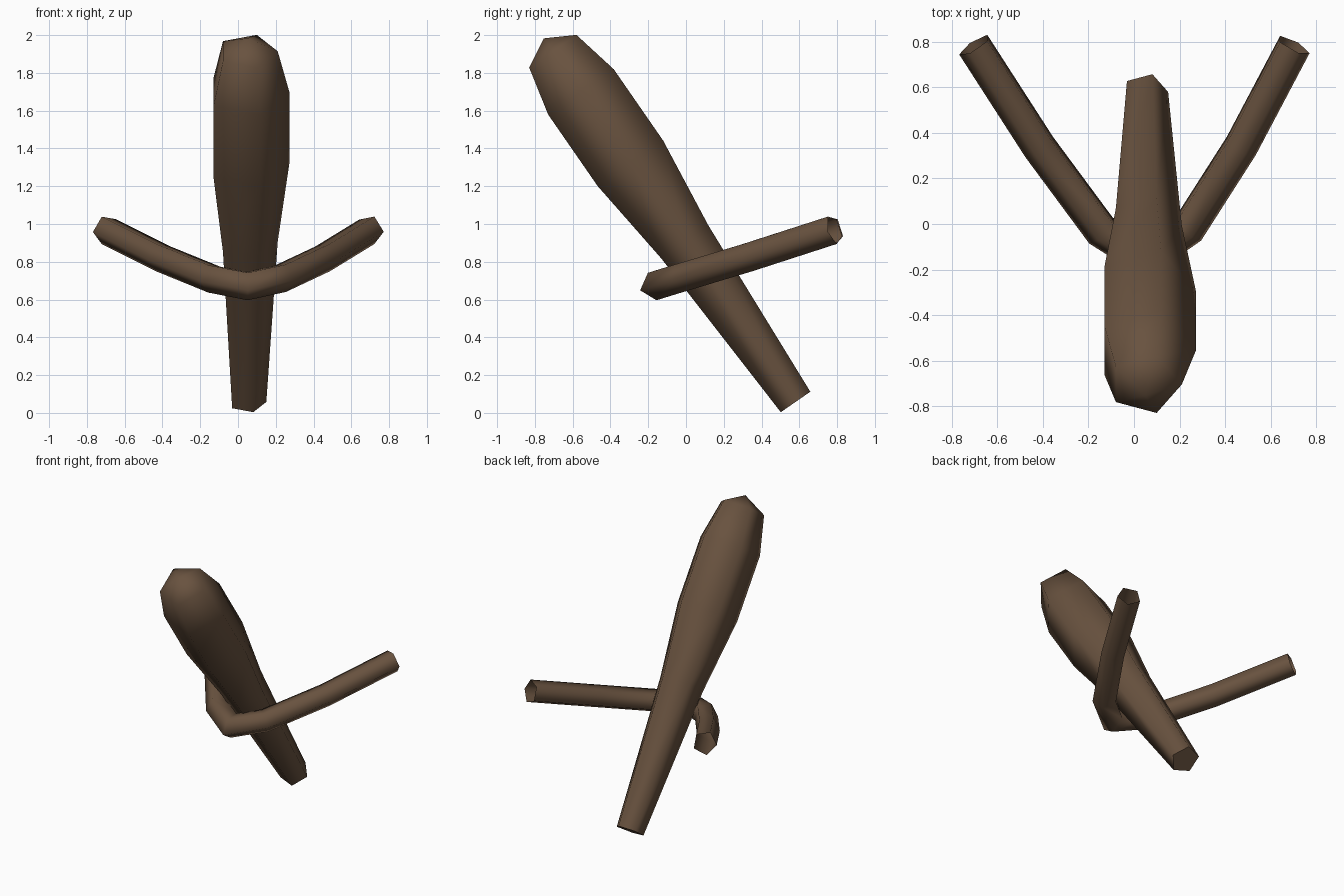
import bpy, bmesh, math
from mathutils import Vector

if "Cube" in bpy.data.objects:
    bpy.data.objects.remove(bpy.data.objects["Cube"])

SIDES = 5
brown = bpy.data.materials.new("dark brown wood")
brown.diffuse_color = (0.14, 0.085, 0.05, 1)
brown.use_nodes = True
brown.node_tree.nodes["Principled BSDF"].inputs["Base Color"].default_value = brown.diffuse_color


def ring(bm, centre, u, v, radius, stretch=1.0):
    """Five-sided ring with its first corner along u."""
    pts = []
    for i in range(SIDES):
        a = 2 * math.pi * i / SIDES
        pts.append(bm.verts.new(centre + u * (math.cos(a) * radius * stretch)
                                + v * (math.sin(a) * radius)))
    return pts


def bridge(bm, rings):
    for a, b in zip(rings, rings[1:]):
        for i in range(SIDES):
            j = (i + 1) % SIDES
            bm.faces.new((a[i], a[j], b[j], b[i]))


def finish(bm, name):
    bmesh.ops.recalc_face_normals(bm, faces=bm.faces)
    mesh = bpy.data.meshes.new(name)
    bm.to_mesh(mesh)
    bm.free()
    mesh.materials.append(brown)
    obj = bpy.data.objects.new(name, mesh)
    bpy.context.collection.objects.link(obj)
    bpy.ops.object.select_all(action='DESELECT')
    obj.select_set(True)
    bpy.context.view_layer.objects.active = obj
    bpy.ops.object.shade_smooth_by_angle(angle=math.radians(80))


# Leaning club: (distance along axis, radius)
base = Vector((0.05, 0.58, 0.058))
axis = Vector((0, -0.569, 0.822)).normalized()
side = Vector((1, 0, 0))
up = axis.cross(side)
bm = bmesh.new()
rings = [ring(bm, base + axis * d, side, up, r)
         for d, r in [(0, 0.1), (1.03, 0.16), (1.536, 0.222), (1.996, 0.222), (2.258, 0.16)]]
bridge(bm, rings)
bm.faces.new(rings[0])
tip = bm.verts.new(base + axis * 2.341)
for i in range(SIDES):
    bm.faces.new((rings[-1][i], rings[-1][(i + 1) % SIDES], tip))
finish(bm, "club")

# Bent cross branch: an open tube lying in one tilted plane
path = [Vector(p) for p in [(-0.70, 0.785, 0.97), (-0.41, 0.335, 0.825), (-0.14, -0.03, 0.715),
                            (0.05, -0.15, 0.678), (0.235, -0.02, 0.718), (0.465, 0.34, 0.826),
                            (0.70, 0.785, 0.97)]]
normal = Vector((0, -0.3, 0.954)).normalized()
bm = bmesh.new()
rings = []
for i, p in enumerate(path):
    before = (p - path[max(i - 1, 0)]).normalized()
    after = (path[min(i + 1, len(path) - 1)] - p).normalized()
    tangent = (before + after).normalized()
    outward = tangent.cross(normal).normalized()
    mitre = 1 / max(tangent.dot(after), tangent.dot(before), 0.5)
    rings.append(ring(bm, p, outward, normal, 0.08, mitre))
bridge(bm, rings)
finish(bm, "cross_branch")
